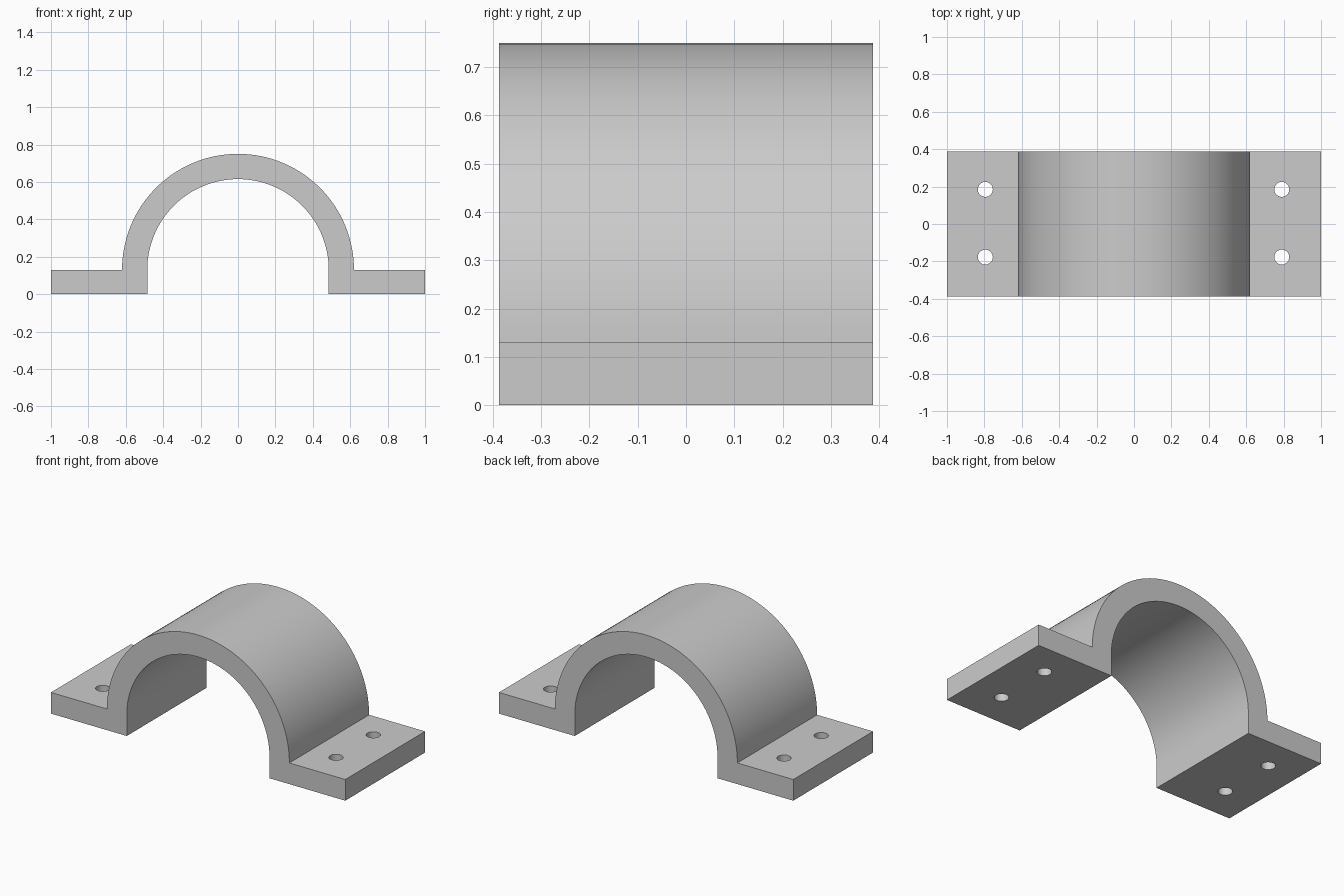
import bpy, bmesh
from math import sin, cos, pi, radians

if "Cube" in bpy.data.objects:
    bpy.data.objects.remove(bpy.data.objects["Cube"])

DEPTH = 0.387        # half width along y
FLANGE = 0.13        # flange thickness and arch centre height
R_OUT, R_IN = 0.62, 0.485
SEGS = 64


def arc(radius, start, end):
    return [(radius * cos(start + (end - start) * i / SEGS),
             FLANGE + radius * sin(start + (end - start) * i / SEGS))
            for i in range(SEGS + 1)]


def finish(bm, name):
    bmesh.ops.recalc_face_normals(bm, faces=bm.faces)
    mesh = bpy.data.meshes.new(name)
    bm.to_mesh(mesh)
    bm.free()
    obj = bpy.data.objects.new(name, mesh)
    bpy.context.collection.objects.link(obj)
    return obj


# Clamp: one closed profile (flanges and arch) extruded along y
profile = ([(1, 0), (1, FLANGE)] + arc(R_OUT, 0, pi)
           + [(-1, FLANGE), (-1, 0), (-R_IN, 0)]
           + arc(R_IN, pi, 0) + [(R_IN, 0)])
bm = bmesh.new()
face = bm.faces.new([bm.verts.new((x, -DEPTH, z)) for x, z in profile])
ext = bmesh.ops.extrude_face_region(bm, geom=[face], use_keep_orig=True)
bmesh.ops.translate(bm, vec=(0, 2 * DEPTH, 0),
                    verts=[v for v in ext["geom"] if isinstance(v, bmesh.types.BMVert)])
clamp = finish(bm, "pipe_clamp")

# Bolt holes: four cylinders cut through the flanges
bm = bmesh.new()
for x in (-0.795, 0.79):
    for y in (-0.177, 0.185):
        ring = bmesh.ops.create_cone(bm, cap_ends=True, segments=32,
                                     radius1=0.04, radius2=0.04, depth=0.4)
        bmesh.ops.translate(bm, vec=(x, y, FLANGE / 2), verts=ring["verts"])
cutter = finish(bm, "bolt_hole_cutter")
cutter.hide_render = True

cut = clamp.modifiers.new("bolt_holes", 'BOOLEAN')
cut.operation = 'DIFFERENCE'
cut.solver = 'EXACT'
cut.object = cutter
bpy.context.view_layer.objects.active = clamp
clamp.select_set(True)
bpy.ops.object.modifier_apply(modifier=cut.name)
bpy.data.objects.remove(cutter)
bpy.ops.object.shade_smooth_by_angle(angle=radians(30))
